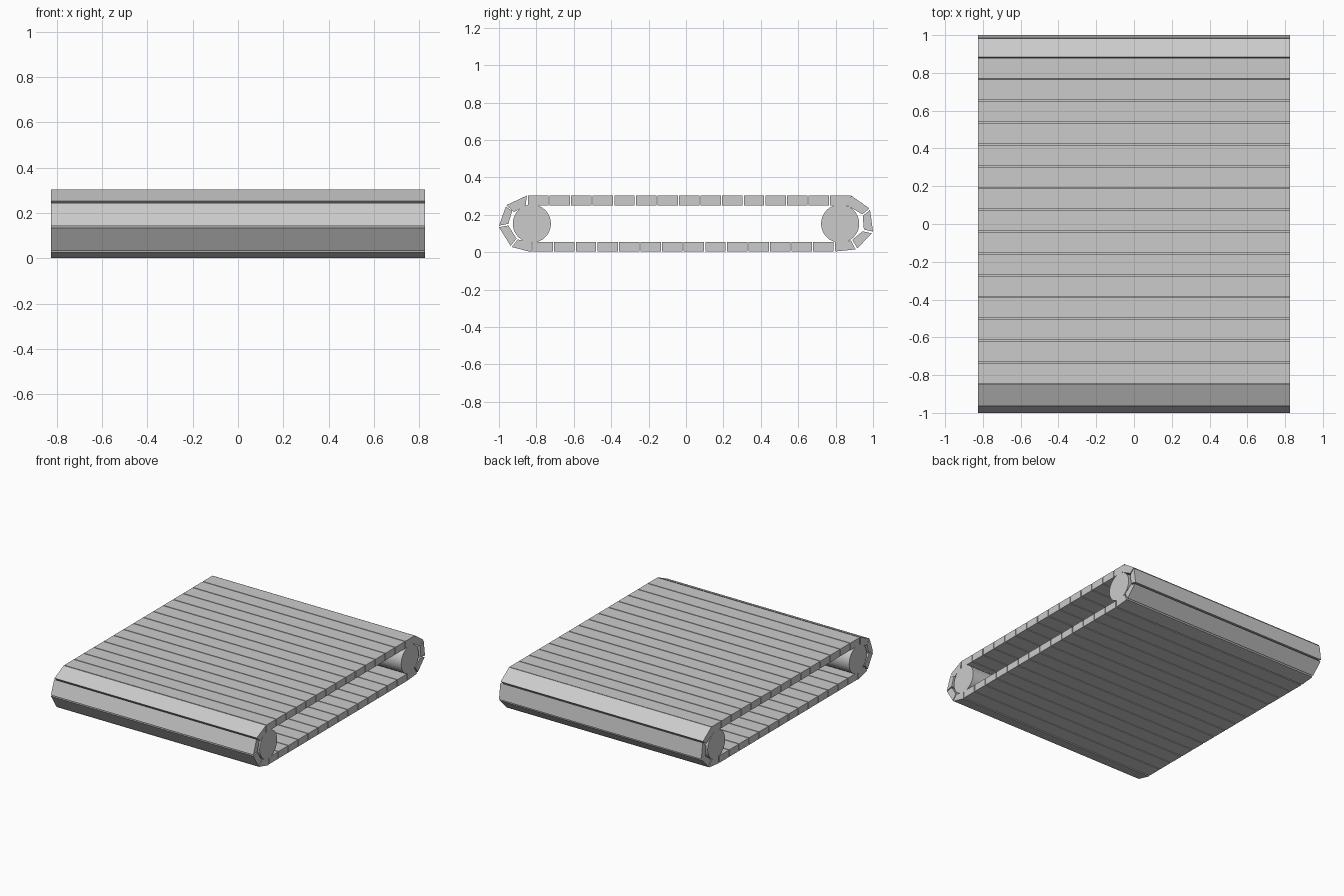
import bpy, bmesh
from math import radians

if "Cube" in bpy.data.objects:
    bpy.data.objects.remove(bpy.data.objects["Cube"])

HALF_W = 0.825      # half width of belt and rollers
PITCH = 0.1154      # slat spacing
LENGTH = 0.109      # slat length


def slat(name, profile):
    """Extrude a y/z outline across the full width."""
    bm = bmesh.new()
    face = bm.faces.new([bm.verts.new((-HALF_W, y, z)) for y, z in profile])
    ext = bmesh.ops.extrude_face_region(bm, geom=[face])
    verts = [v for v in ext["geom"] if isinstance(v, bmesh.types.BMVert)]
    bmesh.ops.translate(bm, verts=verts, vec=(2 * HALF_W, 0, 0))
    bmesh.ops.recalc_face_normals(bm, faces=bm.faces[:])
    mesh = bpy.data.meshes.new(name)
    bm.to_mesh(mesh)
    bm.free()
    ob = bpy.data.objects.new(name, mesh)
    bpy.context.collection.objects.link(ob)
    return ob


def flat_run(name, start, count, z0, z1):
    for i in range(count):
        a = start + i * PITCH
        b = a + LENGTH
        slat(f"{name}_{i + 1}", [(a, z0), (b, z0), (b, z1), (a, z1)])


# straight top and bottom runs of the belt
flat_run("top_slat", -0.845, 15, 0.251, 0.304)
flat_run("bottom_slat", -0.82, 14, 0.004, 0.056)

# tilted slats around each end: outer start, outer end, inner end, inner start
front = [
    [(-0.851, 0.303), (-0.960, 0.252), (-0.920, 0.214), (-0.857, 0.251)],
    [(-0.963, 0.244), (-1.000, 0.142), (-0.950, 0.152), (-0.929, 0.222)],
    [(-1.000, 0.134), (-0.938, 0.034), (-0.906, 0.073), (-0.950, 0.143)],
    [(-0.932, 0.028), (-0.825, 0.000), (-0.826, 0.053), (-0.900, 0.068)],
]
back = [
    [(0.883, 0.303), (0.981, 0.234), (0.943, 0.203), (0.866, 0.247)],
    [(0.984, 0.226), (1.000, 0.110), (0.951, 0.122), (0.945, 0.195)],
    [(0.994, 0.101), (0.916, 0.021), (0.889, 0.066), (0.944, 0.112)],
    [(0.907, 0.015), (0.798, 0.004), (0.797, 0.056), (0.882, 0.062)],
]
for end, profiles in (("front", front), ("back", back)):
    for i, p in enumerate(profiles):
        slat(f"{end}_end_slat_{i + 1}", p)

# rollers inside both ends
for name, y in (("front_roller", -0.824), ("back_roller", 0.824)):
    bpy.ops.mesh.primitive_cylinder_add(
        vertices=32, radius=0.102, depth=2 * HALF_W,
        location=(0, y, 0.153), rotation=(0, radians(90), 0))
    bpy.context.object.name = name
    bpy.ops.object.shade_smooth_by_angle(angle=radians(30))
